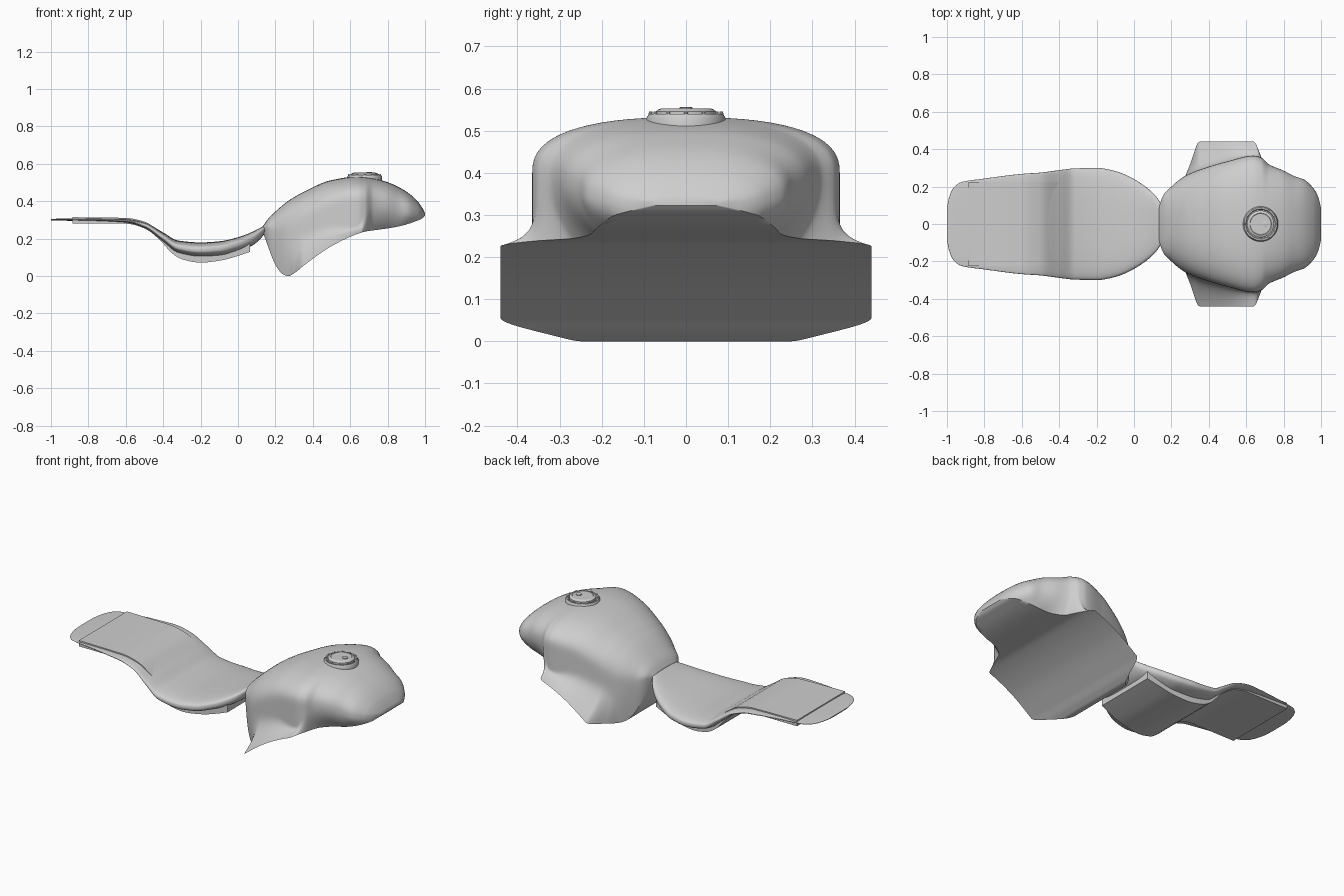
import bpy, bmesh, math

cube = bpy.data.objects.get("Cube")
if cube:
    bpy.data.objects.remove(cube, do_unlink=True)

GREY = (0.62, 0.62, 0.62, 1.0)
grey = bpy.data.materials.new("light grey")
grey.use_nodes = True
grey.diffuse_color = GREY
grey.node_tree.nodes["Principled BSDF"].inputs["Base Color"].default_value = GREY


def sample(table, x):
    """Monotone cubic interpolation of every column of a station table."""
    i = 0
    while i < len(table) - 2 and x > table[i + 1][0]:
        i += 1
    a, b = table[i], table[i + 1]
    h = b[0] - a[0]
    t = min(max((x - a[0]) / h, 0), 1)

    def slope(j, c):
        return (table[j + 1][c] - table[j][c]) / (table[j + 1][0] - table[j][0])

    def tangent(j, c):
        if j == 0:
            return slope(0, c)
        if j == len(table) - 1:
            return slope(j - 1, c)
        p, q = slope(j - 1, c), slope(j, c)
        return 2 * p * q / (p + q) if p * q > 0 else 0

    s = t * t * (3 - 2 * t)
    return [a[c] * (1 - s) + b[c] * s
            + h * t * (1 - t) * ((1 - t) * tangent(i, c) - t * tangent(i + 1, c))
            for c in range(1, len(a))]


def finish(name, bm, angle=35):
    bmesh.ops.recalc_face_normals(bm, faces=bm.faces)
    mesh = bpy.data.meshes.new(name)
    bm.to_mesh(mesh)
    bm.free()
    mesh.materials.append(grey)
    obj = bpy.data.objects.new(name, mesh)
    bpy.context.collection.objects.link(obj)
    bpy.ops.object.select_all(action='DESELECT')
    obj.select_set(True)
    bpy.context.view_layer.objects.active = obj
    bpy.ops.object.shade_smooth_by_angle(angle=math.radians(angle))
    return obj


def loft(name, xs, half_section, angle=35):
    """Bridge mirrored half sections (bottom centre to top centre) along x."""
    bm = bmesh.new()
    rings = []
    for x in xs:
        half = half_section(x)
        ring = half + [(-y, z) for y, z in reversed(half[1:-1])]
        rings.append([bm.verts.new((x, y, z)) for y, z in ring])
    n = len(rings[0])
    for r, s in zip(rings, rings[1:]):
        for i in range(n):
            j = (i + 1) % n
            bm.faces.new((r[i], r[j], s[j], s[i]))
    bm.faces.new(rings[0])
    bm.faces.new(rings[-1])
    return finish(name, bm, angle)


def arc(width, base, top, power, steps=16):
    """Superellipse quarter from the side (width, base) to the centre top."""
    points = []
    for i in range(steps + 1):
        a = math.pi / 2 * i / steps
        c = max(math.cos(a), 0) if i < steps else 0
        points.append((width * c ** (2 / power),
                       base + (top - base) * math.sin(a) ** (2 / power)))
    return points


def stations(start, end, step=0.01):
    count = round((end - start) / step)
    return [start + (end - start) * i / count for i in range(count + 1)]


# Fuel tank: x, bottom, top, waist level, bottom width, waist width, flare height
TANK = [
    (0.135, 0.23, 0.27, 0.6, 0.09, 0.10, 1.0),
    (0.16, 0.16, 0.305, 0.6, 0.15, 0.16, 1.0),
    (0.20, 0.06, 0.345, 0.6, 0.19, 0.20, 1.0),
    (0.24, 0.01, 0.38, 0.6, 0.22, 0.235, 0.9),
    (0.27, 0.0, 0.403, 0.6, 0.25, 0.255, 0.8),
    (0.30, 0.015, 0.422, 0.6, 0.32, 0.27, 0.75),
    (0.35, 0.055, 0.45, 0.6, 0.44, 0.29, 0.7),
    (0.50, 0.16, 0.513, 0.6, 0.44, 0.335, 0.5),
    (0.64, 0.226, 0.532, 0.57, 0.44, 0.365, 0.2),
    (0.68, 0.238, 0.529, 0.55, 0.36, 0.355, 0.6),
    (0.72, 0.244, 0.523, 0.52, 0.27, 0.32, 1.0),
    (0.80, 0.255, 0.502, 0.5, 0.225, 0.285, 1.0),
    (0.86, 0.266, 0.475, 0.45, 0.215, 0.255, 1.0),
    (0.91, 0.279, 0.445, 0.4, 0.2, 0.237, 1.0),
    (0.96, 0.297, 0.4, 0.35, 0.175, 0.19, 1.0),
    (0.985, 0.308, 0.365, 0.35, 0.14, 0.145, 1.0),
    (1.0, 0.322, 0.338, 0.5, 0.08, 0.085, 1.0),
]


def tank_section(x):
    bottom, top, level, wide, waist, flare = sample(TANK, x)
    mid = bottom + (top - bottom) * level
    points = [(wide * i / 8, bottom) for i in range(8)]
    for i in range(16):
        t = (i / 16) ** 2
        bend = max(1 - t / flare, 0) ** 2
        points.append((waist + (wide - waist) * bend, bottom + (mid - bottom) * t))
    return points + arc(waist, mid, top, 2.5)


loft("fuel_tank", stations(0.135, 1.0, 0.005), tank_section, 40)

# Seat: x, pad bottom, pad top, pad half width
SEAT = [
    (-1.0, 0.298, 0.304, 0.09),
    (-0.985, 0.297, 0.306, 0.155),
    (-0.96, 0.297, 0.307, 0.2),
    (-0.92, 0.296, 0.308, 0.225),
    (-0.8, 0.294, 0.31, 0.243),
    (-0.6, 0.284, 0.307, 0.268),
    (-0.5, 0.255, 0.288, 0.275),
    (-0.4, 0.18, 0.233, 0.288),
    (-0.32, 0.12, 0.19, 0.297),
    (-0.2, 0.1, 0.18, 0.3),
    (-0.1, 0.105, 0.186, 0.283),
    (0.0, 0.13, 0.208, 0.24),
    (0.08, 0.165, 0.238, 0.185),
    (0.12, 0.2, 0.259, 0.145),
    (0.15, 0.235, 0.275, 0.1),
]


def pad_section(x):
    bottom, top, width = sample(SEAT, x)
    mid = (bottom + top) / 2
    under = arc(width, mid, bottom, 3)
    return under[::-1] + arc(width, mid, top, 3)[1:]


loft("seat_pad", stations(-1.0, 0.15), pad_section, 50)

# Rectangular slab running under the pad and standing proud of it at the tail
SLAB = [
    (-0.885, 0.28, 0.315, 0.225),
    (-0.6, 0.28, 0.311, 0.225),
    (-0.5, 0.255, 0.291, 0.225),
    (-0.42, 0.195, 0.242, 0.225),
    (-0.35, 0.12, 0.19, 0.225),
    (-0.3, 0.09, 0.165, 0.225),
    (-0.2, 0.072, 0.16, 0.22),
    (-0.1, 0.082, 0.166, 0.21),
    (0.0, 0.108, 0.18, 0.2),
    (0.065, 0.13, 0.19, 0.19),
]


def slab_section(x):
    bottom, top, width = sample(SLAB, x)
    return [(0, bottom), (width, bottom), (width, top), (0, top)]


loft("seat_slab", stations(-0.885, 0.065, 0.019), slab_section)


# Filler cap turned on a vertical axis
def lathe(name, x, z, profile, segments=48):
    bm = bmesh.new()
    rings = []
    for r, h in profile:
        angles = [2 * math.pi * i / segments for i in range(segments)]
        rings.append([bm.verts.new((x + r * math.cos(a), r * math.sin(a), z + h))
                      for a in angles])
    for r, s in zip(rings, rings[1:]):
        for i in range(segments):
            j = (i + 1) % segments
            bm.faces.new((r[i], r[j], s[j], s[i]))
    bm.faces.new(rings[0])
    bm.faces.new(rings[-1])
    return finish(name, bm)


CAP_X, CAP_Z = 0.677, 0.5
lathe("filler_ring", CAP_X, CAP_Z, [(0.092, 0), (0.094, 0.03), (0.088, 0.04),
                                    (0.08, 0.04), (0.076, 0.034)])
lathe("filler_cap", CAP_X, CAP_Z, [(0.072, 0.02), (0.072, 0.046), (0.066, 0.05),
                                   (0.058, 0.053), (0.056, 0.051)])
lathe("key_lock", CAP_X + 0.025, CAP_Z, [(0.016, 0.04), (0.016, 0.055), (0.013, 0.056)], 24)

# Small screws around the filler ring
bm = bmesh.new()
for i in range(12):
    a = 2 * math.pi * i / 12
    made = bmesh.ops.create_cone(bm, cap_ends=True, segments=10, radius1=0.005,
                                 radius2=0.004, depth=0.008)
    bmesh.ops.translate(bm, verts=made["verts"], vec=(
        CAP_X + 0.084 * math.cos(a), 0.084 * math.sin(a), CAP_Z + 0.041))
finish("ring_screws", bm)
